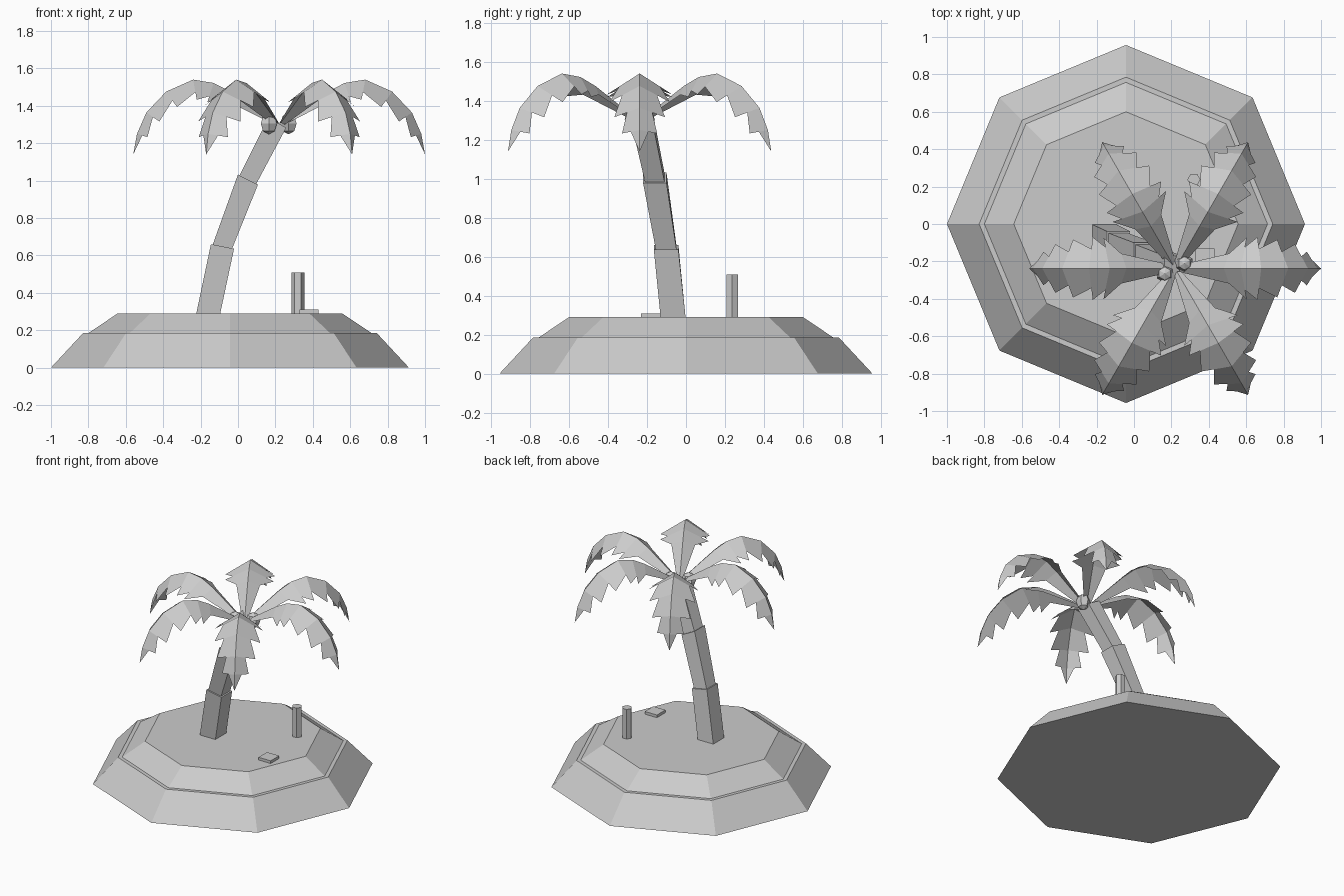
import bpy, bmesh
from math import sin, cos, radians, pi
from mathutils import Vector, Matrix

if "Cube" in bpy.data.objects:
    bpy.data.objects.remove(bpy.data.objects["Cube"])


def make_object(name, verts, faces):
    mesh = bpy.data.meshes.new(name)
    mesh.from_pydata(verts, [], faces)
    mesh.update()
    ob = bpy.data.objects.new(name, mesh)
    bpy.context.collection.objects.link(ob)
    return ob


def loft(name, rings):
    """Closed solid through a list of rings with equal point counts."""
    n = len(rings[0])
    verts = [p for ring in rings for p in ring]
    faces = [tuple(range(n))[::-1], tuple(range(len(verts) - n, len(verts)))]
    for k in range(len(rings) - 1):
        for i in range(n):
            j = (i + 1) % n
            faces.append((k * n + i, k * n + j, (k + 1) * n + j, (k + 1) * n + i))
    return make_object(name, verts, faces)


def polygon(n, r, x, y, z):
    return [(x + r * cos(2 * pi * i / n), y + r * sin(2 * pi * i / n), z) for i in range(n)]


# Stepped octagonal island
loft("island", [polygon(8, r, -0.043, 0, z) for r, z in
                ((0.957, 0), (0.785, 0.185), (0.757, 0.185), (0.60, 0.29))])


# Leaning square trunk in three flared segments
def trunk_ring(centre, half, tilt):
    u = Vector((cos(radians(tilt)), 0, -sin(radians(tilt)))) * half
    v = Vector((0, 1, 0)) * half
    c = Vector(centre)
    return [c - u - v, c + u - v, c + u + v, c - u + v]


nodes = [((-0.16, -0.066, 0.285), 0), ((-0.083, -0.102, 0.648), 11),
         ((0.053, -0.16, 1.005), 27), ((0.21, -0.225, 1.31), 30)]
halves = [(0.064, 0.063), (0.053, 0.060), (0.050, 0.055)]
for i, (low, high) in enumerate(halves):
    loft(f"trunk_segment_{i + 1}", [trunk_ring(nodes[i][0], low, nodes[i][1]),
                                    trunk_ring(nodes[i + 1][0], high, nodes[i + 1][1])])

# Frond: ridge point (r, z), tooth half-width ending here, half-width starting here
sections = [(0.02, 1.31, 0.02, 0.02), (0.26, 1.475, 0.08, 0.08), (0.35, 1.522, 0.165, 0.115),
            (0.46, 1.54, 0.168, 0.105), (0.604, 1.476, 0.155, 0.09), (0.71, 1.364, 0.13, 0.065),
            (0.76, 1.25, 0.09, 0.045), (0.78, 1.14, 0.0, 0.0)]


def frond_mesh():
    verts, faces = [], []
    last = len(sections) - 1
    for k, (r, z, wide, narrow) in enumerate(sections):
        a, b = sections[max(k - 1, 0)], sections[min(k + 1, last)]
        t = Vector((b[0] - a[0], 0, b[1] - a[1])).normalized()
        normal = Vector((-t.z, 0, t.x))
        ridge = Vector((r, 0, z))
        verts.append(ridge)
        for w in (wide, narrow):
            for side in (1, -1):
                verts.append(ridge + Vector((0, side * w, 0)) - normal * w * 0.65)
    for k in range(last):
        p, q = 5 * k, 5 * (k + 1)
        if k == last - 1:
            faces += [(p, q, p + 3), (p, p + 4, q)]
        else:
            faces += [(p, q, q + 1, p + 3), (p, p + 4, q + 2, q)]
    return verts, faces


crown = Vector((0.22, -0.238, 0))
fv, ff = frond_mesh()
for i in range(6):
    rot = Matrix.Rotation(i * pi / 3, 3, 'Z')
    ob = make_object(f"frond_{i + 1}", [rot @ v + crown for v in fv], ff)
    bm = bmesh.new()
    bm.from_mesh(ob.data)
    loose = [v for v in bm.verts if not v.link_faces]
    bmesh.ops.delete(bm, geom=loose, context='VERTS')
    bm.to_mesh(ob.data)
    bm.free()

# Coconuts
for i, (x, y) in enumerate(((0.165, -0.265), (0.27, -0.21))):
    bpy.ops.mesh.primitive_uv_sphere_add(segments=6, ring_count=4, radius=0.05,
                                         location=(x, y, 1.305))
    ob = bpy.context.object
    ob.name = f"coconut_{i + 1}"
    ob.scale.z = 1.15

# Hexagonal post and flat slab on the sand
loft("post", [polygon(6, 0.035, 0.32, 0.237, z) for z in (0.28, 0.51)])
bpy.ops.mesh.primitive_cube_add(size=1, location=(0.38, -0.18, 0.30))
slab = bpy.context.object
slab.name = "slab"
slab.scale = (0.10, 0.10, 0.02)
